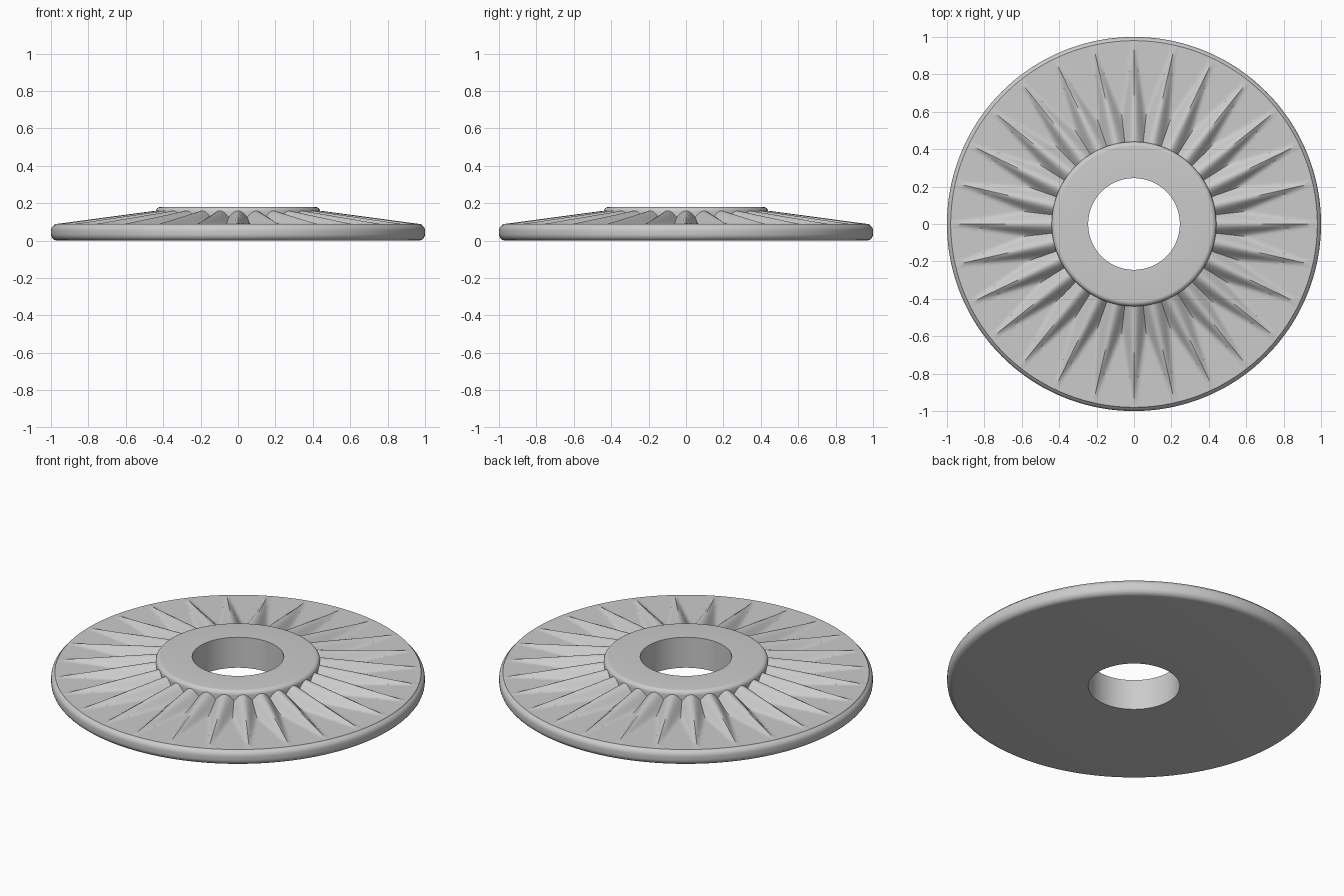
import bpy, bmesh, math

cube = bpy.data.objects.get("Cube")
if cube:
    bpy.data.objects.remove(cube, do_unlink=True)

RIBS = 28
STEPS = 14                 # segments per rib
SEGS = RIBS * STEPS
HOLE, HUB, TIP = 0.245, 0.44, 0.98
TOP, DECK, CREST = 0.18, 0.088, 0.072

grey = bpy.data.materials.new("light_grey")
grey.use_nodes = True
colour = (0.6, 0.6, 0.6, 1)
grey.diffuse_color = colour
grey.node_tree.nodes["Principled BSDF"].inputs["Base Color"].default_value = colour


def rib_height(r, angle):
    """Deck height with tapering round-crested ribs radiating from the hub."""
    t = max(0.0, (TIP - r) / (TIP - HUB))
    pitch = 2 * math.pi / RIBS
    offset = abs((angle + pitch / 2) % pitch - pitch / 2) * r
    width = 0.1 * t + 1e-6
    u = min(1.0, offset / width)
    return DECK + CREST * t * math.cos(u * math.pi / 2) ** 2


def fillet(cx, cz, radius, start, end, n=6):
    """Arc points for the rounded edges."""
    for i in range(n + 1):
        a = math.radians(start + (end - start) * i / n)
        yield cx + radius * math.cos(a), cz + radius * math.sin(a)


# Profile from the bore over the hub, along the ribs and round the rim;
# a height of None follows the ribs
profile = [(HOLE, 0), (HOLE, TOP)]
profile += fillet(HUB - 0.025, TOP - 0.025, 0.025, 90, 0)
profile += [(HUB + 0.54 * i / 30, None) for i in range(31)]
profile += fillet(0.965, 0.053, 0.035, 60, 0)
profile += fillet(0.965, 0.035, 0.035, 0, -90)

# Sweep the profile round the axis
bm = bmesh.new()
rings = []
for r, z in profile:
    ring = []
    for s in range(SEGS):
        a = 2 * math.pi * s / SEGS
        height = rib_height(r, a) if z is None else z
        ring.append(bm.verts.new((r * math.cos(a), r * math.sin(a), height)))
    rings.append(ring)
for k, low in enumerate(rings):
    high = rings[(k + 1) % len(rings)]
    for s in range(SEGS):
        n = (s + 1) % SEGS
        bm.faces.new((low[s], low[n], high[n], high[s]))
bmesh.ops.recalc_face_normals(bm, faces=bm.faces)

mesh = bpy.data.meshes.new("ribbed_disc")
bm.to_mesh(mesh)
bm.free()
mesh.materials.append(grey)
disc = bpy.data.objects.new("ribbed_disc", mesh)
bpy.context.collection.objects.link(disc)

# Smooth shading with crisp bore and hub edges
bpy.context.view_layer.objects.active = disc
disc.select_set(True)
bpy.ops.object.shade_smooth_by_angle(angle=math.radians(35))
